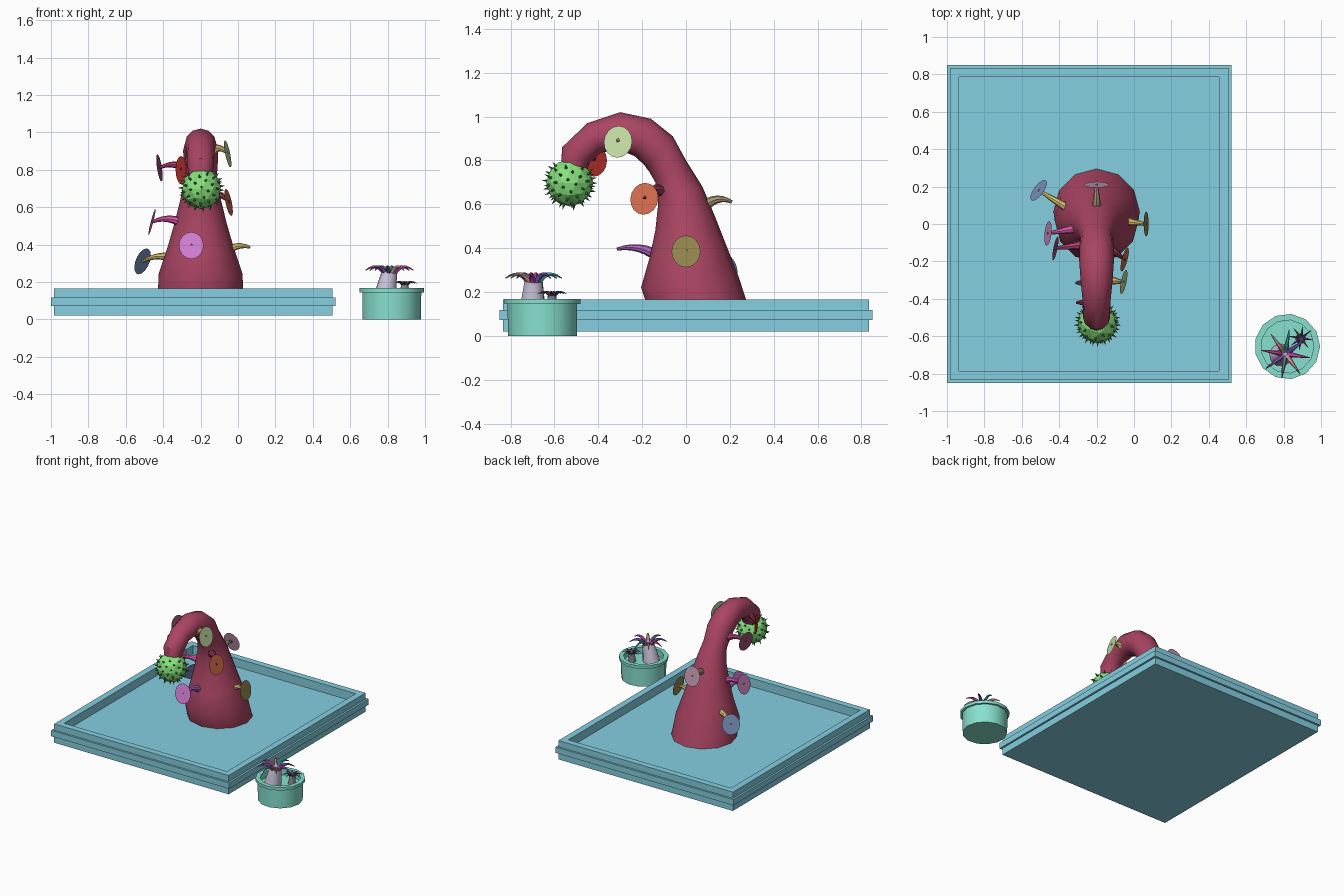
import bpy, bmesh, math
from mathutils import Vector as V

if "Cube" in bpy.data.objects:
    bpy.data.objects.remove(bpy.data.objects["Cube"])

UP = V((0, 0, 1))


def lin(c):
    return [x / 12.92 if x < 0.04 else ((x + 0.055) / 1.055) ** 2.4 for x in c]


def finish(name, bm, color, angle=40):
    bmesh.ops.recalc_face_normals(bm, faces=bm.faces)
    me = bpy.data.meshes.new(name)
    bm.to_mesh(me)
    bm.free()
    if angle:
        for p in me.polygons:
            p.use_smooth = True
        me.set_sharp_from_angle(angle=math.radians(angle))
    mat = bpy.data.materials.new(name + "_color")
    mat.diffuse_color = (*lin(color), 1)
    mat.use_nodes = True
    mat.node_tree.nodes["Principled BSDF"].inputs["Base Color"].default_value = mat.diffuse_color
    me.materials.append(mat)
    ob = bpy.data.objects.new(name, me)
    bpy.context.collection.objects.link(ob)
    return ob


def loft(name, rings, color, angle=40):
    """Skin a list of closed point rings and cap both ends."""
    bm = bmesh.new()
    loops = [[bm.verts.new(p) for p in r] for r in rings]
    n = len(loops[0])
    for a, b in zip(loops, loops[1:]):
        for i in range(n):
            j = (i + 1) % n
            bm.faces.new((a[i], a[j], b[j], b[i]))
    bm.faces.new(loops[0])
    bm.faces.new(loops[-1])
    return finish(name, bm, color, angle)


def ring(c, u, v, n):
    return [c + u * math.cos(2 * math.pi * i / n) + v * math.sin(2 * math.pi * i / n)
            for i in range(n)]


def horn(name, a, b, c, r0, r1, color, sides=8, steps=6):
    """Tapered tube along a quadratic curve a-b-c."""
    rings = []
    side = (c - a).cross(UP).normalized()
    for k in range(steps + 1):
        t = k / steps
        p = a * (1 - t) ** 2 + b * 2 * t * (1 - t) + c * t * t
        d = ((b - a) * (1 - t) + (c - b) * t).normalized()
        r = r0 + (r1 - r0) * t
        rings.append(ring(p, side * r, d.cross(side).normalized() * r, sides))
    loft(name, rings, color)


# Tray: stepped rectangular frame with a sunken floor
steps = [(0, .02), (0, .072), (.015, .072), (.015, .117), (0, .117), (0, .165), (-.05, .165), (-.05, .1)]
loft("tray", [[V((-.24 + sx * (.745 + o), sy * (.835 + o), z))
               for sx, sy in ((-1, -1), (1, -1), (1, 1), (-1, 1))] for o, z in steps],
     (.52, .81, .88), 0)

# Pot: round, with a rim and sunken soil
pot = [(.158, 0), (.16, .145), (.175, .145), (.175, .167), (.142, .167), (.142, .12)]
loft("pot", [ring(V((.82, -.655, z)), V((r, 0, 0)), V((0, r, 0)), 13) for r, z in pot],
     (.53, .88, .81))

# Trunk: each section runs from its inner (y, z) to its outer (y, z) edge
trunk = [(-.165, .1, .295, .1), (-.205, .22, .24, .27), (-.165, .36, .185, .41),
         (-.14, .48, .13, .55), (-.127, .6, .075, .68), (-.14, .70, 0, .80),
         (-.18, .77, -.06, .91), (-.235, .82, -.16, .99), (-.31, .85, -.30, 1.02),
         (-.39, .835, -.45, .97), (-.44, .79, -.565, .86), (-.455, .74, -.57, .77)]
rings = []
for fy, fz, by, bz in trunk:
    f, b = V((-.2, fy, fz)), V((-.2, by, bz))
    h = (b - f) / 2
    rings.append(ring((f + b) / 2, V((h.length, 0, 0)), h, 12))
loft("trunk", rings, (.67, .27, .39))

# Spiky bulb hanging from the trunk tip
centre = V((-.195, -.53, .698))
bm = bmesh.new()
bmesh.ops.create_icosphere(bm, subdivisions=2, radius=.108)
bmesh.ops.translate(bm, verts=bm.verts, vec=centre)
finish("bulb", bm, (.53, .89, .49), 0)
bm = bmesh.new()
N = 80
for i in range(N):
    z = 1 - (2 * i + 1) / N
    if z > .75:
        continue
    s, t = math.sqrt(1 - z * z), i * 2.39996
    d = V((s * math.cos(t), s * math.sin(t), z))
    u = d.orthogonal().normalized()
    w = d.cross(u)
    base = [bm.verts.new(p) for p in ring(centre + d * .096, u * .009, w * .009, 5)]
    tip = bm.verts.new(centre + d * .128)
    for k in range(5):
        bm.faces.new((base[k], base[(k + 1) % 5], tip))
finish("bulb_spikes", bm, (.3, .5, .28), 0)

# Leaves: base on trunk, disc centre, disc normal, stem colour, disc colour
gold, tan = (.87, .78, .45), (.66, .6, .46)
leaves = [
    ("slate", (-.33, .07, .32), (-.51, .18, .31), (-.75, .55, .35), gold, (.47, .56, .72)),
    ("olive", (-.08, .02, .35), (.065, 0, .385), (.98, 0, .18), gold, (.59, .53, .31)),
    ("pink", (-.29, -.02, .51), (-.46, -.05, .52), (-.95, .1, .25), (.88, .35, .69), (.80, .53, .73)),
    ("violet", (-.23, -.12, .36), (-.25, -.315, .395), (0, -.97, .22), (.7, .4, .76), (.82, .5, .83)),
    ("mauve", (-.2, .08, .59), (-.2, .21, .61), (0, .97, .22), tan, (.75, .58, .67)),
    ("plum", (-.26, -.11, .80), (-.42, -.13, .81), (-.97, .2, -.15), (.72, .26, .48), (.6, .32, .47)),
    ("pale", (-.14, -.3, .90), (-.055, -.31, .885), (.95, -.2, .2), (.84, .72, .47), (.76, .86, .64)),
    ("orange", (-.14, -.12, .66), (-.05, -.19, .625), (.93, -.25, .2), (.55, .2, .32), (.81, .42, .3)),
    ("red", (-.23, -.42, .86), (-.305, -.42, .80), (-.9, -.43, 0), (.6, .2, .3), (.75, .2, .18)),
]
for name, a, c, n, stem_col, disc_col in leaves:
    a, c, n = V(a), V(c), V(n).normalized()
    horn(name + "_stem", a, (a + c) / 2 + UP * .045, c, .028, .007, stem_col)
    u = n.cross(UP).normalized()
    w = u.cross(n)
    bm = bmesh.new()
    bm.faces.new([bm.verts.new(p) for p in ring(c, u * .066, w * .074, 16)])
    finish(name + "_disc", bm, disc_col, 0)

# Potted plants: stubby stem topped with a ring of curling tentacles
tints = [(.8, .3, .72), (.45, .35, .75), (.25, .65, .6), (.82, .62, .62),
         (.78, .3, .6), (.5, .35, .7), (.45, .48, .6), (.8, .6, .6)]


def plant(name, foot, top, r0, r1, reach, color, dim):
    foot, top = V(foot), V(top)
    horn(name + "_stem", foot, (foot + top) / 2 + V((-.003, 0, 0)), top, r0, r1, color, 10)
    for i, tint in enumerate(tints):
        t = math.tau * i / 8 - .15
        d = V((math.cos(t), math.sin(t), 0))
        horn(f"{name}_tentacle_{i}", top + d * r1 * .5 - UP * reach * .06,
             top + d * reach * .5 + UP * reach * .45, top + d * reach + UP * reach * .1,
             reach * .125, reach * .02, [x * dim for x in tint], 6)


plant("large_plant", (.785, -.70, .11), (.81, -.695, .25), .062, .042, .13, (.8, .77, .86), 1)
plant("small_plant", (.89, -.615, .11), (.893, -.61, .185), .028, .02, .065, (.5, .52, .55), .65)
